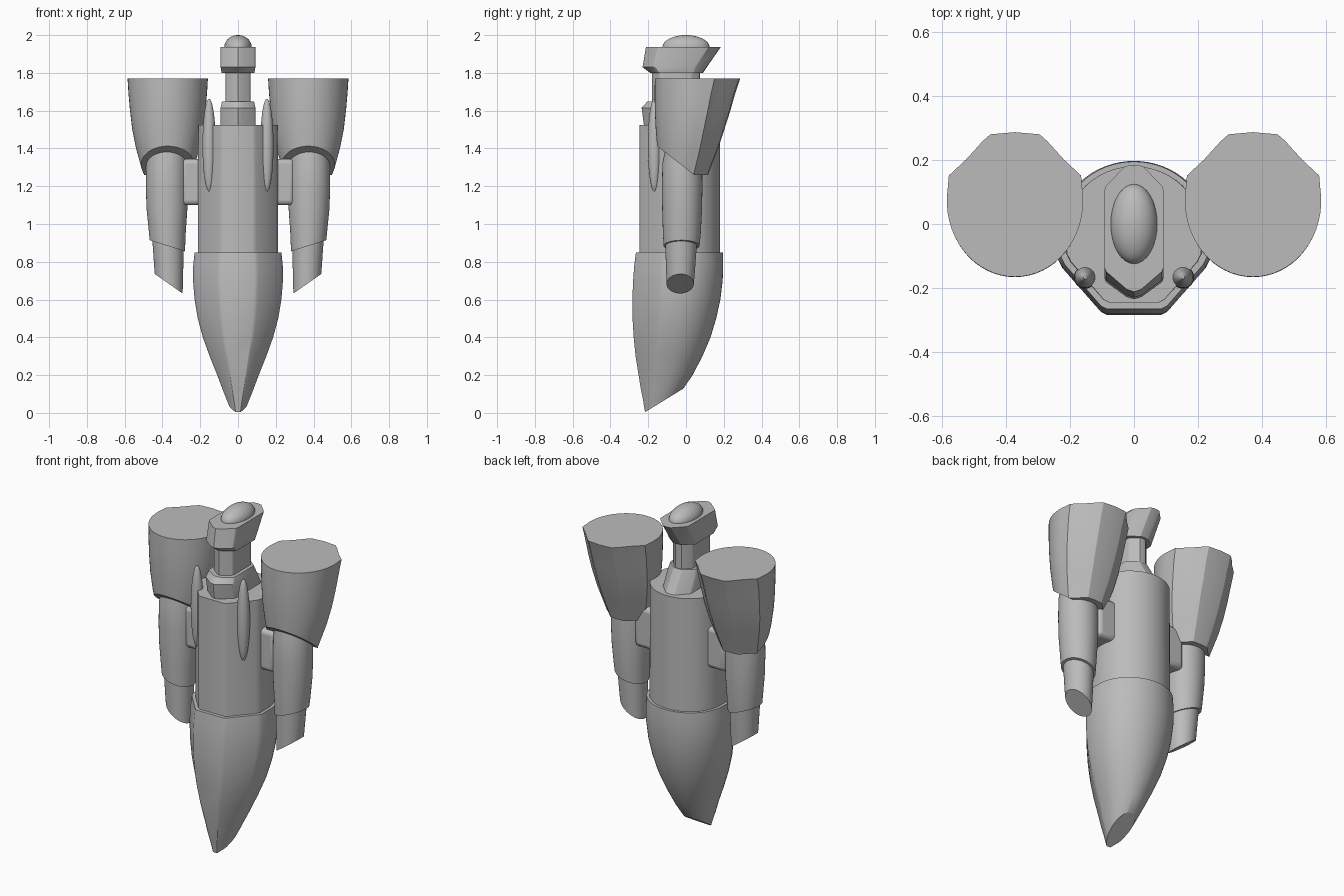
import bpy, bmesh
from math import sin, cos, pi
from mathutils import Vector

cube = bpy.data.objects.get("Cube")
if cube:
    bpy.data.objects.remove(cube, do_unlink=True)

grey = bpy.data.materials.new("plain grey")
grey.use_nodes = True
grey.diffuse_color = (0.5, 0.5, 0.5, 1)
grey.node_tree.nodes["Principled BSDF"].inputs["Base Color"].default_value = (0.5, 0.5, 0.5, 1)


def finish(bm, name, bevel=0):
    bmesh.ops.recalc_face_normals(bm, faces=bm.faces)
    mesh = bpy.data.meshes.new(name)
    bm.to_mesh(mesh)
    bm.free()
    mesh.materials.append(grey)
    ob = bpy.data.objects.new(name, mesh)
    bpy.context.collection.objects.link(ob)
    if bevel:
        mod = ob.modifiers.new("soft edges", "BEVEL")
        mod.width = bevel
        mod.segments = 3
    bpy.ops.object.select_all(action="DESELECT")
    ob.select_set(True)
    bpy.context.view_layer.objects.active = ob
    bpy.ops.object.shade_smooth_by_angle(angle=0.5)
    return ob


def arc(start, end, n):
    """Half-profile points on a unit circle; 0 is front, pi is back."""
    angles = [start + (end - start) * i / n for i in range(n + 1)]
    return [(sin(a), -cos(a)) for a in angles]


def loft(name, half, rings, cx=0, side=1, cuts=(), bevel=0):
    """Rings are (z, half width, front y, back y), optionally with an x shift."""
    outline = half + [(-x, y) for x, y in reversed(half) if abs(x) > 1e-4]
    bm = bmesh.new()
    loops = []
    for z, w, front, back, *shift in rings:
        dx = cx + (shift[0] if shift else 0)
        mid, depth = (front + back) / 2, (back - front) / 2
        loops.append([bm.verts.new((side * (dx + x * w), mid + y * depth, z)) for x, y in outline])
    for a, b in zip(loops, loops[1:]):
        for i in range(len(a)):
            j = (i + 1) % len(a)
            bm.faces.new((a[i], a[j], b[j], b[i]))
    bm.faces.new(loops[0])
    bm.faces.new(loops[-1])
    # Trim the slanted ends and cap them
    for point, normal in cuts:
        mirror = Vector((side, 1, 1))
        cut = bmesh.ops.bisect_plane(bm, geom=bm.verts[:] + bm.edges[:] + bm.faces[:],
                                     plane_co=Vector(point) * mirror,
                                     plane_no=Vector(normal) * mirror, clear_outer=True)
        edges = [e for e in cut["geom_cut"] if isinstance(e, bmesh.types.BMEdge)]
        bmesh.ops.holes_fill(bm, edges=edges)
    return finish(bm, name, bevel)


def ellipsoid(name, centre, radii):
    bm = bmesh.new()
    bmesh.ops.create_uvsphere(bm, u_segments=32, v_segments=20, radius=1)
    bmesh.ops.scale(bm, vec=radii, verts=bm.verts)
    bmesh.ops.translate(bm, vec=centre, verts=bm.verts)
    return finish(bm, name)


# Cross-sections
hull = [(0.37, -1), (0.45, -0.96), (0.94, -0.4), (1, -0.28)] + \
       [(x, 0.06 + 0.94 * y) for x, y in arc(pi / 2, pi, 16)]
wedge = [(0, -1), (0.25, -0.96), (0.95, -0.68), (1, -0.62), (1, 0.6), (0.95, 0.67),
         (0.3, 0.98), (0, 1)]
cup = [(x, 0.05 + 1.05 * y) for x, y in arc(0, pi * 0.55, 16)] + \
      [(0.97, 0.4), (0.72, 0.62), (0.47, 0.88), (0.36, 0.97), (0, 1)]
circle = arc(0, pi, 20)

# Body
loft("upper_body", hull, [(0.8, 0.213, -0.245, 0.18), (1.525, 0.21, -0.245, 0.18)])
loft("lower_body", hull, [
    (-0.01, 0.028, -0.215, -0.11), (0.06, 0.056, -0.226, -0.06), (0.12, 0.08, -0.238, -0.02),
    (0.2, 0.11, -0.251, 0.035), (0.3, 0.15, -0.267, 0.087), (0.4, 0.186, -0.277, 0.13),
    (0.5, 0.213, -0.283, 0.16), (0.6, 0.23, -0.284, 0.182), (0.7, 0.238, -0.28, 0.194),
    (0.78, 0.237, -0.274, 0.197), (0.85, 0.23, -0.265, 0.195)],
    cuts=[((0, -0.215, 0.005), (0, 0.12, -0.195))])

# Neck and head
loft("collar", wedge, [(1.5, 0.092, -0.22, 0.17), (1.615, 0.092, -0.235, 0.1),
                       (1.648, 0.085, -0.205, 0.08)])
loft("neck", wedge, [(1.62, 0.065, -0.18, 0.075), (1.82, 0.065, -0.18, 0.075)])
loft("head", wedge, [(1.8, 0.087, -0.19, 0.09), (1.83, 0.092, -0.23, 0.11),
                     (1.938, 0.092, -0.212, 0.185)])
ellipsoid("head_dome", (0, 0, 1.935), (0.073, 0.125, 0.065))

# Arms, mounts and chest pods
for side, label in ((1, "left"), (-1, "right")):
    loft(label + "_shoulder_cup", cup, [
        (1.2, 0.115, -0.125, 0.1), (1.27, 0.132, -0.138, 0.12), (1.4, 0.168, -0.152, 0.17),
        (1.5, 0.188, -0.16, 0.203), (1.6, 0.2, -0.165, 0.235), (1.69, 0.208, -0.166, 0.26),
        (1.77, 0.213, -0.165, 0.287)], cx=0.372, side=side,
        cuts=[((0, -0.15, 1.41), (0, -0.14, -0.18)), ((0, 0, 1.26), (0, 0, -1))])
    loft(label + "_forearm", circle, [
        (0.82, 0.088, -0.115, 0.065, -0.004), (0.95, 0.097, -0.122, 0.078),
        (1.08, 0.108, -0.126, 0.085, 0.002), (1.2, 0.11, -0.127, 0.087, 0.004),
        (1.32, 0.108, -0.125, 0.085, 0.004), (1.45, 0.1, -0.1, 0.08)],
        cx=0.374, side=side, cuts=[((0.28, 0, 0.855), (0.06, 0, -0.19))])
    loft(label + "_hand", circle, [
        (0.6, 0.066, -0.1, 0.035, -0.012), (0.75, 0.076, -0.105, 0.047, -0.006),
        (0.95, 0.084, -0.112, 0.062)], cx=0.372, side=side,
        cuts=[((0.29, 0, 0.63), (0.105, 0, -0.15))])
    bm = bmesh.new()
    bmesh.ops.create_cube(bm, size=1)
    bmesh.ops.scale(bm, vec=(0.15, 0.15, 0.245), verts=bm.verts)
    bmesh.ops.translate(bm, vec=(side * 0.225, -0.01, 1.222), verts=bm.verts)
    finish(bm, label + "_arm_mount", 0.025)
    ellipsoid(label + "_chest_pod", (side * 0.153, -0.167, 1.417), (0.035, 0.035, 0.245))
